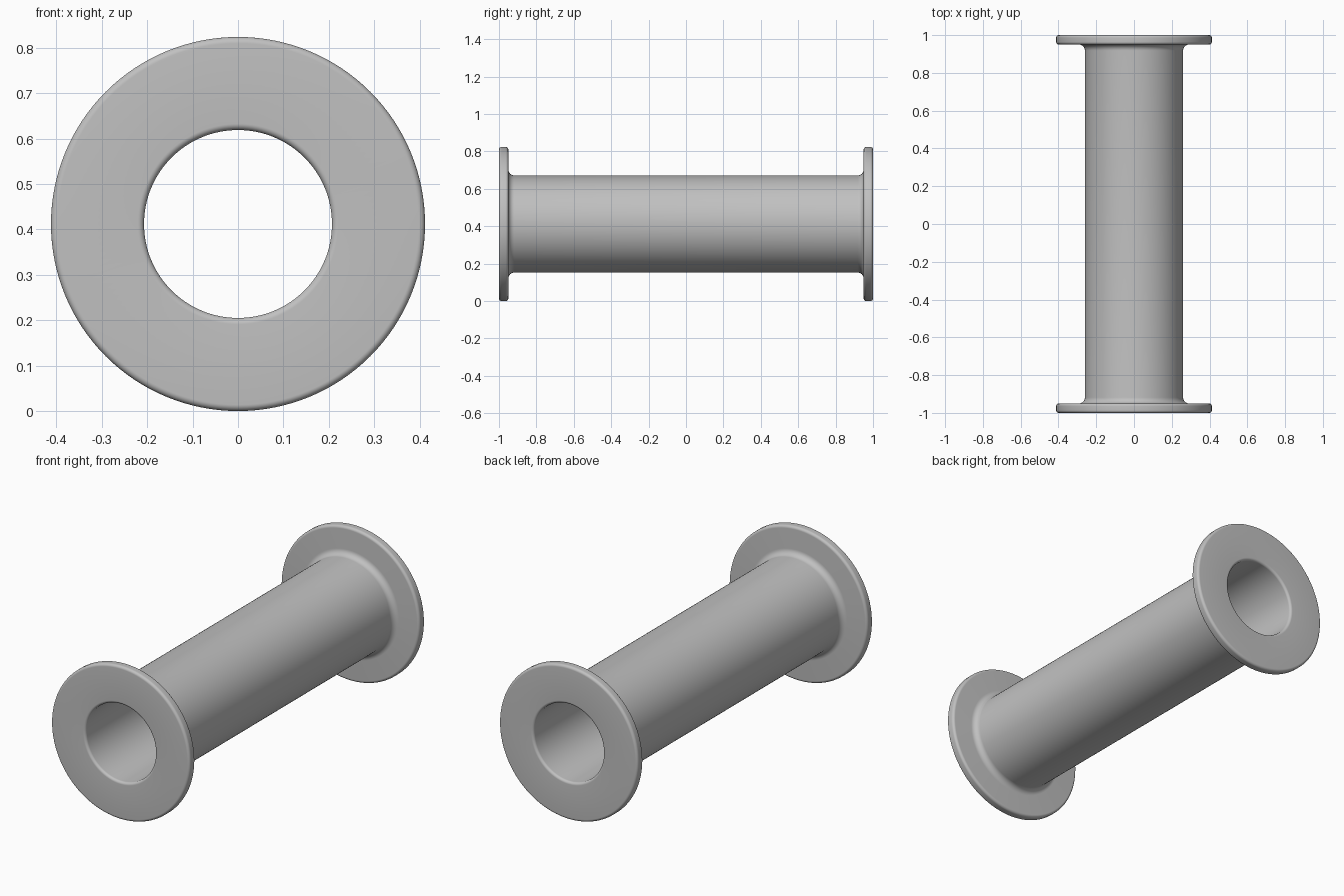
import bpy, bmesh, math

cube = bpy.data.objects.get("Cube")
if cube:
    bpy.data.objects.remove(cube)

RIM, BORE, TUBE = 0.412, 0.207, 0.26   # radii
HALF, FLANGE = 1.0, 0.05               # half length, flange thickness
EDGE, FILLET = 0.014, 0.032            # rounding radii
SIDES = 128


def arc(r, y, radius, start, end, steps=8):
    """Points (radius, y) on a rounded corner centred at (r, y)."""
    points = []
    for i in range(steps + 1):
        a = math.radians(start + (end - start) * i / steps)
        points.append((r + radius * math.cos(a), y + radius * math.sin(a)))
    return points


# Half section, from the bore around the flange to the tube wall
inner = HALF - FLANGE
half = arc(BORE + EDGE, HALF - EDGE, EDGE, 180, 90)
half += arc(RIM - EDGE, HALF - EDGE, EDGE, 90, 0)
half += arc(RIM - EDGE, inner + EDGE, EDGE, 0, -90)
half += arc(TUBE + FILLET, inner - FILLET, FILLET, 90, 180)
profile = half + [(r, -y) for r, y in reversed(half)]

# Spin the closed section around the y axis
bm = bmesh.new()
rings = []
for s in range(SIDES):
    a = 2 * math.pi * s / SIDES
    rings.append([bm.verts.new((r * math.cos(a), y, RIM + r * math.sin(a)))
                  for r, y in profile])
for s in range(SIDES):
    a, b = rings[s], rings[(s + 1) % SIDES]
    for i in range(len(profile)):
        j = (i + 1) % len(profile)
        bm.faces.new((a[i], a[j], b[j], b[i]))
bmesh.ops.recalc_face_normals(bm, faces=bm.faces)
mesh = bpy.data.meshes.new("flanged_pipe")
bm.to_mesh(mesh)
bm.free()

# Plain grey metal
grey = bpy.data.materials.new("grey")
grey.use_nodes = True
colour = (0.53, 0.53, 0.53, 1)
grey.diffuse_color = colour
grey.node_tree.nodes["Principled BSDF"].inputs["Base Color"].default_value = colour
mesh.materials.append(grey)

pipe = bpy.data.objects.new("flanged_pipe", mesh)
bpy.context.collection.objects.link(pipe)
bpy.context.view_layer.objects.active = pipe
pipe.select_set(True)
bpy.ops.object.shade_smooth_by_angle(angle=math.radians(30))
